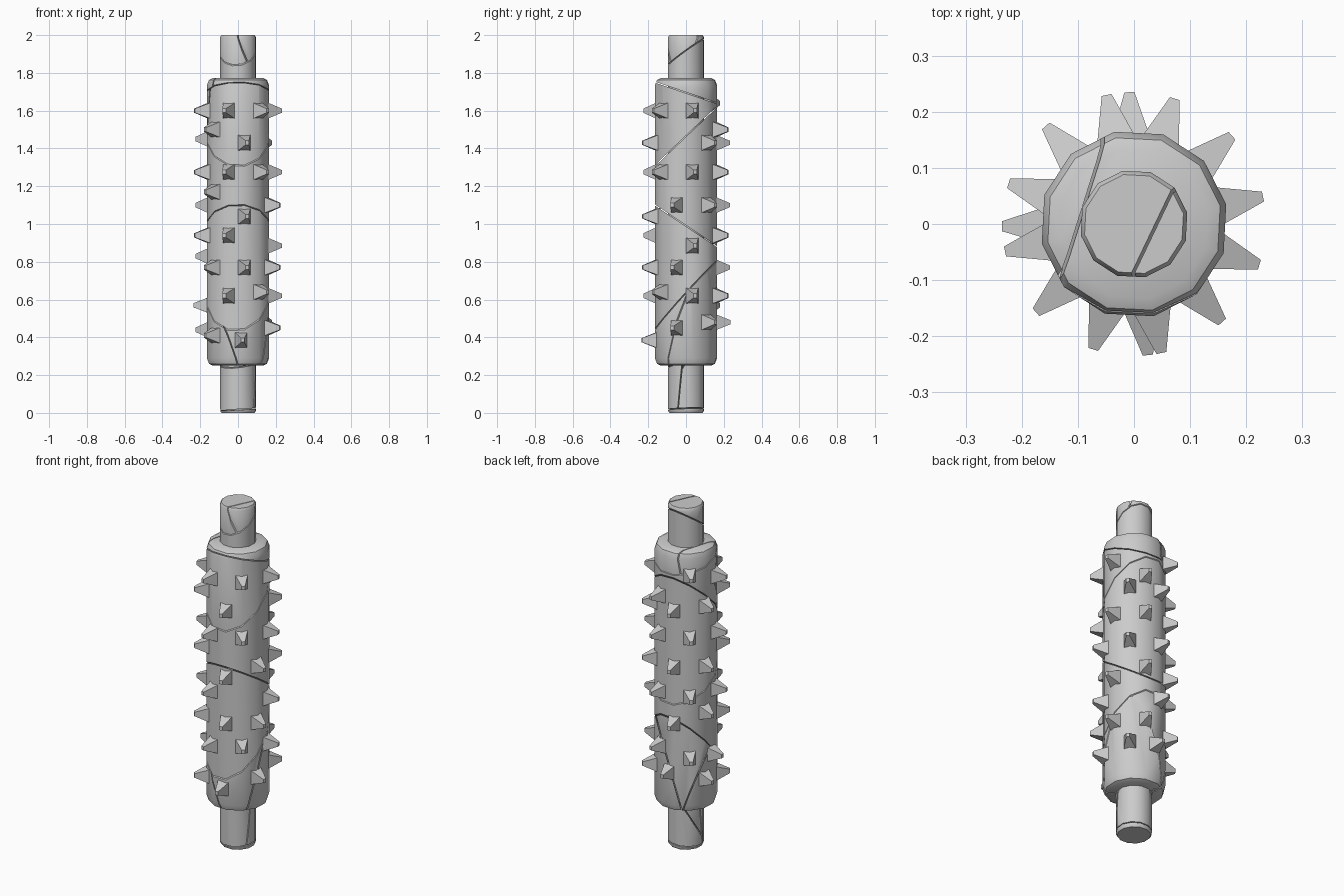
import bpy, bmesh
from math import cos, sin, radians
from mathutils import Vector, Matrix

if "Cube" in bpy.data.objects:
    bpy.data.objects.remove(bpy.data.objects["Cube"])

SIDES, PHASE, GAP = 12, 12, 0.005


def lathe(profile):
    """Closed solid of revolution from (radius, z) rings."""
    bm = bmesh.new()
    rings = []
    for r, z in profile:
        rings.append([bm.verts.new((r * cos(radians(PHASE + i * 360 / SIDES)),
                                    r * sin(radians(PHASE + i * 360 / SIDES)), z))
                      for i in range(SIDES)])
    for a, b in zip(rings, rings[1:]):
        for i in range(SIDES):
            j = (i + 1) % SIDES
            bm.faces.new((a[i], a[j], b[j], b[i]))
    bm.faces.new(rings[0][::-1])
    bm.faces.new(rings[-1])
    return bm


def split(bm, co, no):
    """Crack a convex piece along a plane; returns (upper, lower)."""
    out = []
    no = Vector(no).normalized()
    for sign in (1, -1):
        part = bm.copy()
        res = bmesh.ops.bisect_plane(
            part, geom=part.verts[:] + part.edges[:] + part.faces[:],
            plane_co=Vector(co) + no * sign * GAP / 2, plane_no=no,
            clear_inner=sign > 0, clear_outer=sign < 0)
        bmesh.ops.holes_fill(part, edges=[e for e in part.edges if e.is_boundary], sides=0)
        bmesh.ops.recalc_face_normals(part, faces=part.faces[:])
        out.append(part)
    return out


def split_z(bm, a, bx, cy):
    """Crack along z = a + bx*x + cy*y."""
    return split(bm, (0, 0, a), (-bx, -cy, 1))


def make_object(name, pieces, angle=35):
    all_bm = bmesh.new()
    for p in pieces:
        tmp = bpy.data.meshes.new("tmp")
        p.to_mesh(tmp)
        all_bm.from_mesh(tmp)
        bpy.data.meshes.remove(tmp)
    mesh = bpy.data.meshes.new(name)
    all_bm.to_mesh(mesh)
    ob = bpy.data.objects.new(name, mesh)
    bpy.context.collection.objects.link(ob)
    bpy.ops.object.select_all(action='DESELECT')
    ob.select_set(True)
    bpy.context.view_layer.objects.active = ob
    bpy.ops.object.shade_smooth_by_angle(angle=radians(angle))
    return ob


# roller body, cracked into stone chunks
body = lathe([(.135, .25), (.157, .26), (.168, .29), (.168, 1.735), (.157, 1.763), (.135, 1.773)])
cap, rest = split_z(body, 1.695, 0, -.34)
upper, rest = split_z(rest, 1.465, 0, .95)
middle, rest = split_z(rest, .99, 0, -.67)
lower, foot = split_z(rest, .62, .1, 1.1)
cap_parts = split(cap, (-.09, .03, 1.77), (.95, -.3, -.12))
upper_parts = split(upper, (-.125, .03, 1.65), (.95, -.3, -.12))
foot_a, foot_b = split(foot, (.05, .03, .35), (.75, .62, -.25))
foot_parts = split(foot_b, (-.09, 0, .4), (1, .25, .35))
make_object("roller_body", [*cap_parts, *upper_parts, middle, lower, foot_a, *foot_parts])

# central shaft, cracked at both ends
shaft = lathe([(.09, 0), (.097, .012), (.097, 1.988), (.09, 2)])
tip, rest = split_z(shaft, 1.91, .1, .72)
tip_parts = split(tip, (.04, 0, 2), (.9, -.43, .3))
rest, stub = split_z(rest, .26, .1, .2)
stub, chip = split_z(stub, .02, .05, .03)
stub_a, stub_b = split(stub, (0, -.02, .12), (.15, 1, -.1))
stub_parts = split(stub_a, (0, .02, .2), (.5, .7, -.5))
make_object("shaft", [*tip_parts, rest, chip, stub_b, *stub_parts])

# spikes: blunt pyramids, heights listed per angle
SPIKES = {
    12: (1.6, 1.275, .885, .62), 42: (1.43, 1.1, .48),
    72: (1.5, 1.275, .94, .62), 102: (1.43, 1.1, .77), 92: (.48,),
    132: (1.64, 1.275, .93, .57), 162: (1.45, 1.1, .83, .44),
    192: (1.6, 1.275, .94), 181: (.57,),
    222: (1.5, 1.17, .77, .41), 252: (1.6, 1.275, .94, .62),
    282: (1.43, 1.04, .77), 276: (.385,),
    312: (1.6, 1.275, .64), 342: (1.1, .77, .45),
}


def spike(angle, z):
    bm = bmesh.new()
    quads = []
    for r, w, h in ((.145, .037, .046), (.235, .009, .011)):
        quads.append([bm.verts.new((r, sy * w, sz * h))
                      for sy, sz in ((-1, -1), (1, -1), (1, 1), (-1, 1))])
    a, b = quads
    bm.faces.new(a[::-1])
    bm.faces.new(b)
    for i in range(4):
        j = (i + 1) % 4
        bm.faces.new((a[i], a[j], b[j], b[i]))
    bmesh.ops.transform(bm, verts=bm.verts[:], matrix=Matrix.Translation((0, 0, z))
                        @ Matrix.Rotation(radians(angle), 4, 'Z'))
    return bm


make_object("spikes", [spike(a, z) for a, zs in SPIKES.items() for z in zs])
